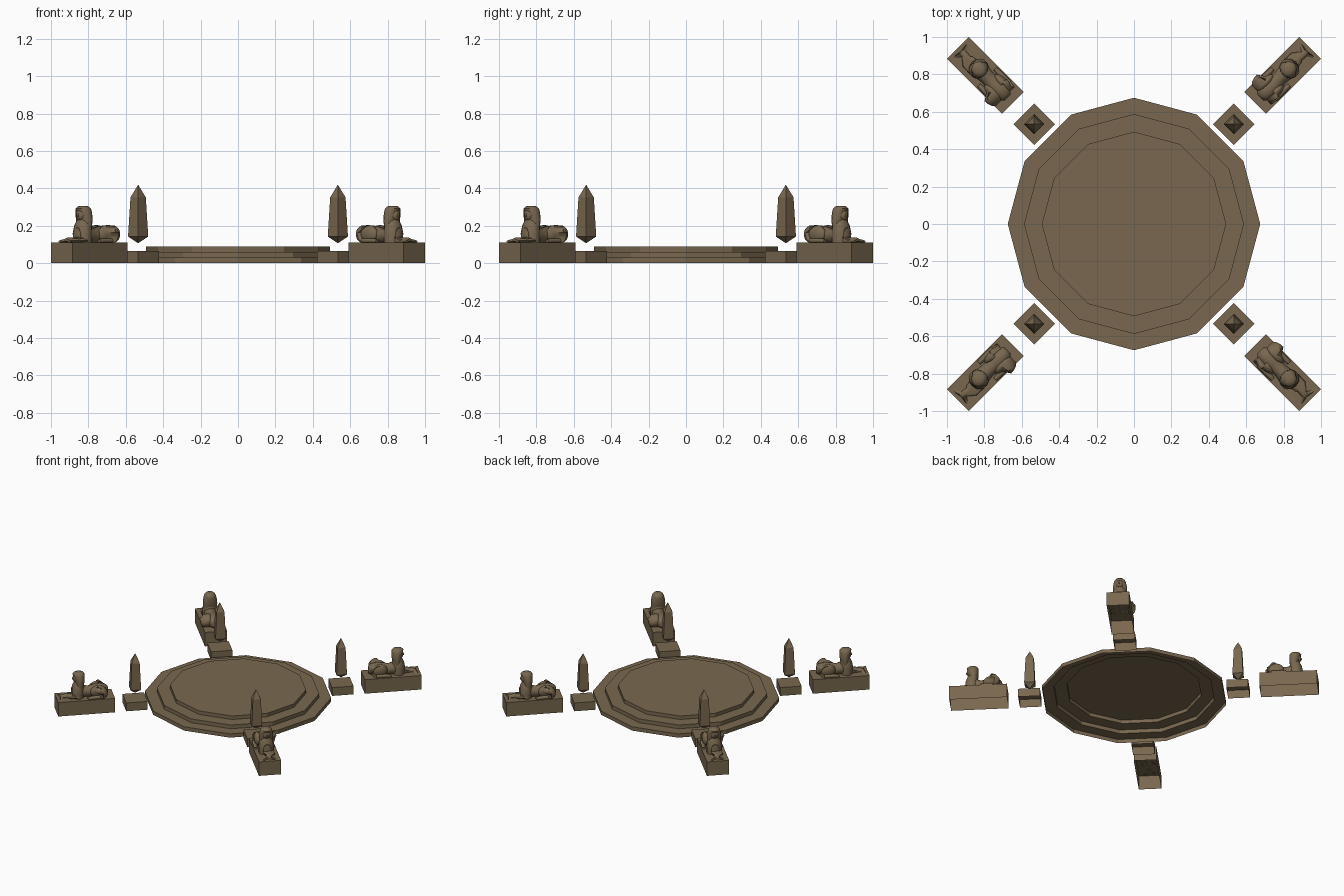
import bpy, bmesh, math
from mathutils import Matrix, Vector

if "Cube" in bpy.data.objects:
    bpy.data.objects.remove(bpy.data.objects["Cube"])

stone = bpy.data.materials.new("brown_stone")
stone.diffuse_color = (0.19, 0.137, 0.078, 1)
stone.use_nodes = True
stone.node_tree.nodes["Principled BSDF"].inputs["Base Color"].default_value = stone.diffuse_color

PED_R, OB_R = 1.124, 0.755          # distances from the centre along the diagonals
ANGLES = [math.radians(45 + 90 * k) for k in range(4)]


def rings(bm, loops, cap_start=True, cap_end=True):
    """Skin a list of point loops into a tube."""
    rows = [[bm.verts.new(p) for p in loop] for loop in loops]
    n = len(rows[0])
    for a, b in zip(rows, rows[1:]):
        for i in range(n):
            j = (i + 1) % n
            bm.faces.new((a[i], a[j], b[j], b[i]))
    if cap_start:
        bm.faces.new(rows[0][::-1])
    if cap_end:
        bm.faces.new(rows[-1])


def ngon(r, z, n, start=0.0):
    return [(r * math.cos(start + 2 * math.pi * i / n),
             r * math.sin(start + 2 * math.pi * i / n), z) for i in range(n)]


def loft_x(bm, secs, n=14):
    """Ellipse sections along x: (x, z centre, half width, half height)."""
    rings(bm, [[(x, w * math.cos(2 * math.pi * i / n), zc + h * math.sin(2 * math.pi * i / n))
                for i in range(n)] for x, zc, w, h in secs])


def loft_z(bm, secs, n=14):
    """Ellipse sections along z: (z, x centre, half depth, half width)."""
    rings(bm, [[(xc + d * math.cos(2 * math.pi * i / n), w * math.sin(2 * math.pi * i / n), z)
                for i in range(n)] for z, xc, d, w in secs])


def ball(bm, c, r):
    m = Matrix.Translation(Vector(c)) @ Matrix.Diagonal((*r, 1))
    bmesh.ops.create_uvsphere(bm, u_segments=14, v_segments=9, radius=1, matrix=m)


def to_mesh(bm, name, smooth=False, recalc=True):
    if recalc:
        bmesh.ops.recalc_face_normals(bm, faces=bm.faces)
    me = bpy.data.meshes.new(name)
    bm.to_mesh(me)
    bm.free()
    me.materials.append(stone)
    if smooth:
        me.shade_smooth()
        me.set_sharp_from_angle(angle=math.radians(50))
    return me


def place(me, name, mat=None):
    ob = bpy.data.objects.new(name, me)
    bpy.context.collection.objects.link(ob)
    if mat:
        ob.matrix_world = mat
    return ob


def around(me, name, dist):
    for k, a in enumerate(ANGLES):
        place(me, f"{name}_{k + 1}",
              Matrix.Rotation(a, 4, 'Z') @ Matrix.Translation((dist, 0, 0)))


def open_box(lx, ly, h):
    """Plinth with no underside."""
    bm = bmesh.new()
    base = [(-lx / 2, -ly / 2), (lx / 2, -ly / 2), (lx / 2, ly / 2), (-lx / 2, ly / 2)]
    rings(bm, [[(x, y, z) for x, y in base] for z in (0, h)], cap_start=False)
    return bm


# Stepped twelve-sided platform, hollow below
bm = bmesh.new()
steps = [(0.675, 0), (0.675, 0.03), (0.588, 0.03), (0.588, 0.06), (0.493, 0.06), (0.493, 0.088)]
rings(bm, [ngon(r, z, 12) for r, z in steps], cap_start=False)
place(to_mesh(bm, "platform", recalc=False), "stepped_platform")

# Obelisk plinths and floating obelisks
around(to_mesh(open_box(0.157, 0.157, 0.066), "obelisk_plinth", recalc=False), "obelisk_plinth", OB_R)
bm = bmesh.new()
q = math.pi / 4
rings(bm, [ngon(r, z, 4, q) for r, z in
           [(0.001, 0.107), (0.054, 0.143), (0.041, 0.352), (0.001, 0.418)]])
around(to_mesh(bm, "obelisk"), "obelisk", OB_R)

# Statue pedestals
around(to_mesh(open_box(0.417, 0.163, 0.111), "statue_pedestal", recalc=False), "statue_pedestal", PED_R)

# Reclining lion body with chest
bm = bmesh.new()
loft_x(bm, [(-0.168, 0.150, 0.022, 0.025), (-0.150, 0.153, 0.042, 0.040), (-0.11, 0.156, 0.050, 0.046),
            (-0.07, 0.152, 0.047, 0.046), (-0.02, 0.148, 0.040, 0.040), (0.03, 0.155, 0.046, 0.050),
            (0.07, 0.155, 0.044, 0.050), (0.095, 0.150, 0.030, 0.040)])
loft_z(bm, [(0.108, 0.052, 0.046, 0.055), (0.16, 0.052, 0.048, 0.056),
            (0.20, 0.048, 0.044, 0.050), (0.235, 0.045, 0.030, 0.034)])
for s in (-1, 1):
    # haunches
    ball(bm, (-0.095, s * 0.037, 0.155), (0.062, 0.028, 0.049))
    # front legs
    loft_x(bm, [(0.04, 0.125, 0.018, 0.022), (0.12, 0.121, 0.016, 0.016), (0.16, 0.122, 0.018, 0.016),
                (0.18, 0.119, 0.016, 0.012), (0.188, 0.116, 0.009, 0.006)], 10)
    bm.verts.ensure_lookup_table()
    for v in bm.verts[-50:]:
        v.co.y += s * 0.036
    # hind feet
    loft_x(bm, [(-0.12, 0.120, 0.014, 0.014), (-0.04, 0.120, 0.014, 0.013),
                (-0.012, 0.117, 0.011, 0.009)], 10)
    bm.verts.ensure_lookup_table()
    for v in bm.verts[-30:]:
        v.co.y += s * 0.062
around(to_mesh(bm, "lion_body", True), "lion_body", PED_R)

# Head with flared headdress
bm = bmesh.new()
loft_z(bm, [(0.185, 0.040, 0.028, 0.050), (0.225, 0.038, 0.034, 0.053), (0.25, 0.040, 0.038, 0.051),
            (0.275, 0.042, 0.040, 0.046), (0.292, 0.046, 0.043, 0.040), (0.302, 0.046, 0.034, 0.030),
            (0.307, 0.045, 0.018, 0.016)])
ball(bm, (0.062, 0, 0.259), (0.027, 0.029, 0.034))
ball(bm, (0.088, 0, 0.256), (0.006, 0.006, 0.009))
around(to_mesh(bm, "statue_head", True), "statue_head", PED_R)
